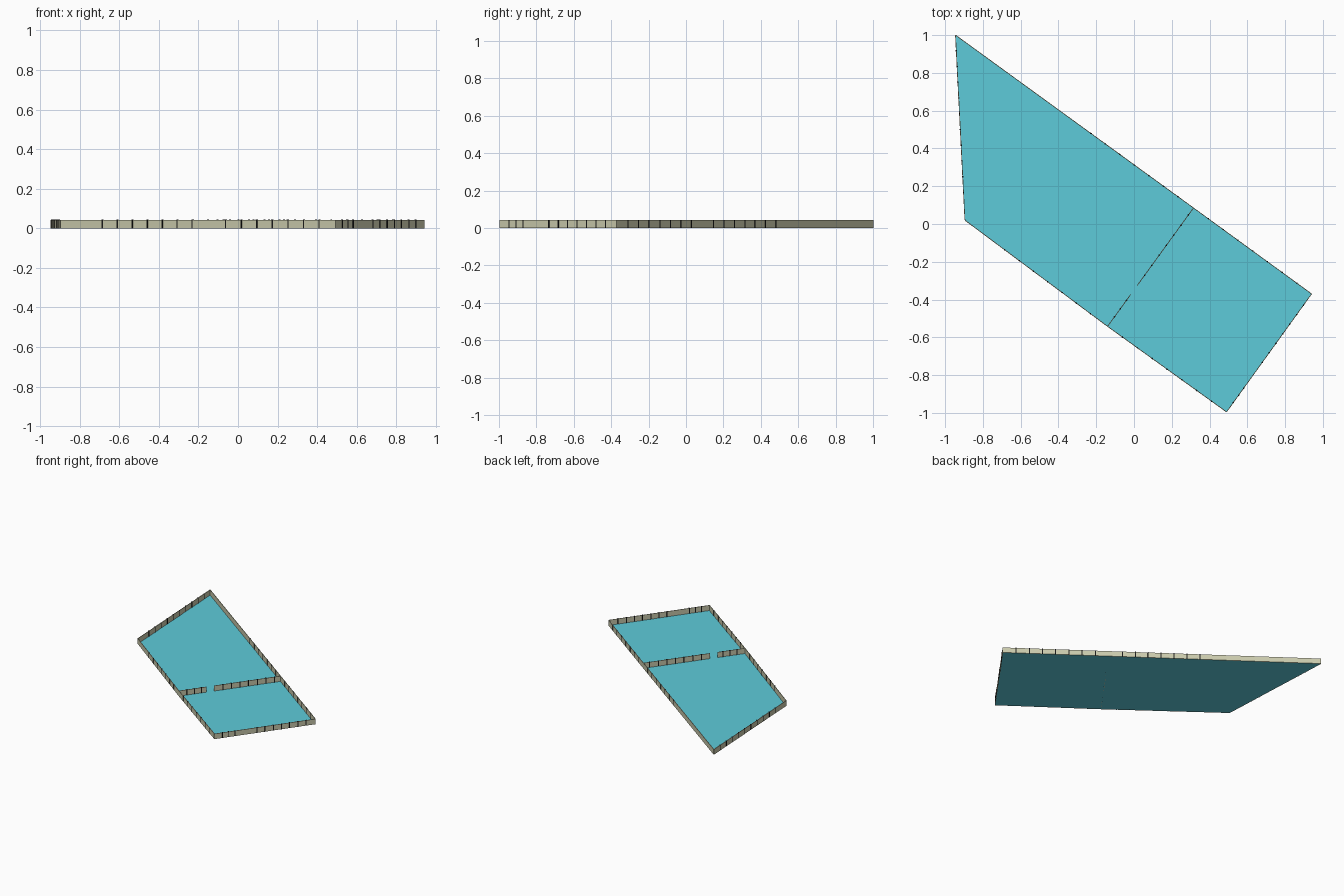
import bpy, bmesh
from mathutils import Vector, Matrix

if "Cube" in bpy.data.objects:
    bpy.data.objects.remove(bpy.data.objects["Cube"])

WALL_H, WALL_T = 0.042, 0.004
POST_H, POST_T = 0.044, 0.007

# Plan corners, plus the two ends of the partition
A = Vector((-0.945, 1.0, 0))
B = Vector((0.94, -0.37, 0))
C = Vector((0.49, -0.995, 0))
D = Vector((-0.895, 0.02, 0))
P = Vector((-0.14, -0.542, 0))
Q = Vector((0.315, 0.085, 0))


def material(name, rgb):
    m = bpy.data.materials.new(name)
    m.diffuse_color = (*rgb, 1)
    m.use_nodes = True
    m.node_tree.nodes["Principled BSDF"].inputs["Base Color"].default_value = m.diffuse_color
    return m


WALL = material("wall_beige", (0.60, 0.60, 0.42))
POST = material("post_dark", (0.01, 0.01, 0.01))
FLOOR = material("floor_cyan", (0.11, 0.60, 0.70))


def finish(name, bm, mat):
    me = bpy.data.meshes.new(name)
    bm.to_mesh(me)
    bm.free()
    me.materials.append(mat)
    bpy.context.collection.objects.link(bpy.data.objects.new(name, me))


def add_box(bm, centre, direction, length, depth, height):
    rot = direction.to_track_quat('X', 'Z').to_matrix().to_4x4()
    mat = (Matrix.Translation(centre + Vector((0, 0, height / 2))) @ rot
           @ Matrix.Diagonal((length, depth, height, 1)))
    bmesh.ops.create_cube(bm, size=1, matrix=mat)


def wall(name, a, b, posts, spans=((0, 1),)):
    run = b - a
    # Thin wall panels
    bm = bmesh.new()
    for s, e in spans:
        add_box(bm, a + run * (s + e) / 2, run, run.length * (e - s), WALL_T, WALL_H)
    finish(name, bm, WALL)
    # Dark posts at fractions along the wall
    bm = bmesh.new()
    for t in posts:
        add_box(bm, a + run * t, run, POST_T, POST_T, POST_H)
    finish(name + "_posts", bm, POST)


# Floor sheet
bm = bmesh.new()
bm.faces.new([bm.verts.new(v) for v in (A, D, P, C, B, Q)])
finish("floor", bm, FLOOR)

# Outer walls
eighths = [i / 8 for i in range(1, 8)]
wall("front_wall_long", D, P, [0.28 + 0.1 * i for i in range(7)])
wall("front_wall_short", P, C, eighths)
wall("right_wall", C, B, [0.08, 0.14, 0.2] + [0.42 + 0.081 * i for i in range(7)])
wall("back_wall_short", B, Q, eighths)
wall("back_wall_long", Q, A, [0.065 + 0.061 * i for i in range(7)])
wall("left_wall", A, D, [0.085 * i for i in range(1, 11)])

# Partition with a doorway
wall("partition", P, Q, [0.08, 0.15, 0.22] + [0.43 + 0.085 * i for i in range(7)],
     ((0, 0.27), (0.345, 1)))
